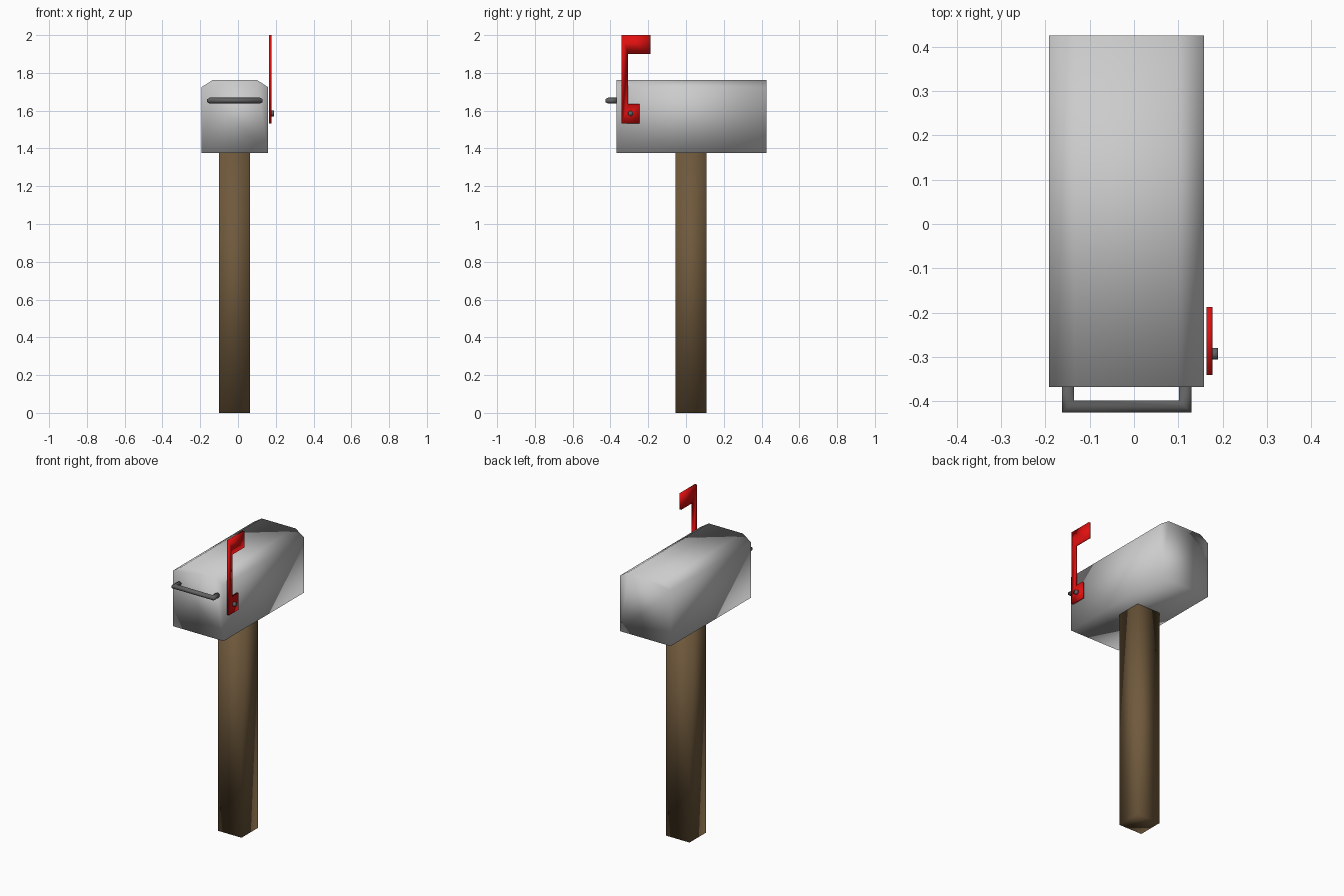
import bpy, bmesh, math
from mathutils import Vector

if "Cube" in bpy.data.objects:
    bpy.data.objects.remove(bpy.data.objects["Cube"])


def material(name, rgb):
    m = bpy.data.materials.new(name)
    m.diffuse_color = (*rgb, 1)
    m.use_nodes = True
    m.node_tree.nodes["Principled BSDF"].inputs["Base Color"].default_value = m.diffuse_color
    return m


wood = material("wood", (0.16, 0.10, 0.045))
red = material("red", (0.75, 0.005, 0.005))
steel = material("dark_steel", (0.12, 0.12, 0.12))


def prism(name, profile, offset, mat=None):
    """Extrude a closed 3D outline along an offset, with smooth shading."""
    bm = bmesh.new()
    face = bm.faces.new([bm.verts.new(p) for p in profile])
    ext = bmesh.ops.extrude_face_region(bm, geom=[face])
    bmesh.ops.translate(bm, vec=Vector(offset),
                        verts=[v for v in ext["geom"] if isinstance(v, bmesh.types.BMVert)])
    bmesh.ops.recalc_face_normals(bm, faces=bm.faces)
    for f in bm.faces:
        f.smooth = True
    me = bpy.data.meshes.new(name)
    bm.to_mesh(me)
    bm.free()
    if mat:
        me.materials.append(mat)
    ob = bpy.data.objects.new(name, me)
    bpy.context.collection.objects.link(ob)
    return ob


# Square wooden post
prism("post", [(-0.10, -0.055, 0), (0.063, -0.055, 0), (0.063, 0.108, 0), (-0.10, 0.108, 0)],
      (0, 0, 1.376), wood)

# Box with chamfered top edges
outline = [(-0.192, 1.376), (0.158, 1.376), (0.158, 1.725),
           (0.100, 1.763), (-0.134, 1.763), (-0.192, 1.725)]
prism("mailbox", [(x, -0.368, z) for x, z in outline], (0, 0.794, 0))

# Flag: base plate, pole and pennant in one flat outline
flag = [(-0.341, 1.532), (-0.246, 1.532), (-0.246, 1.635), (-0.306, 1.635),
        (-0.306, 1.90), (-0.187, 1.90), (-0.187, 2.0), (-0.341, 2.0)]
prism("flag", [(0.164, y, z) for y, z in flag], (0.013, 0, 0), red)

# Hexagonal flag bolt
hexagon = [(math.cos(math.radians(30 + 60 * i)), math.sin(math.radians(30 + 60 * i)))
           for i in range(6)]
prism("flag_bolt", [(0.176, -0.293 + 0.015 * a, 1.585 + 0.015 * b) for a, b in hexagon],
      (0.014, 0, 0), steel)

# U-shaped door handle: hexagonal section mitred along its path
path = [(-0.149, -0.366), (-0.149, -0.412), (0.116, -0.412), (0.116, -0.366)]
shift = [(1, 0), (1, 1), (-1, 1), (-1, 0)]  # direction towards the inside of the U
bm = bmesh.new()
rings = [[bm.verts.new((x + sx * 0.016 * a, y + sy * 0.016 * a, 1.653 + 0.016 * b))
          for a, b in hexagon] for (x, y), (sx, sy) in zip(path, shift)]
for r, s in zip(rings, rings[1:]):
    for i in range(6):
        bm.faces.new((r[i], r[(i + 1) % 6], s[(i + 1) % 6], s[i]))
bm.faces.new(rings[0])
bm.faces.new(rings[-1])
bmesh.ops.recalc_face_normals(bm, faces=bm.faces)
for f in bm.faces:
    f.smooth = True
mesh = bpy.data.meshes.new("door_handle")
bm.to_mesh(mesh)
bm.free()
mesh.materials.append(steel)
bpy.context.collection.objects.link(bpy.data.objects.new("door_handle", mesh))
